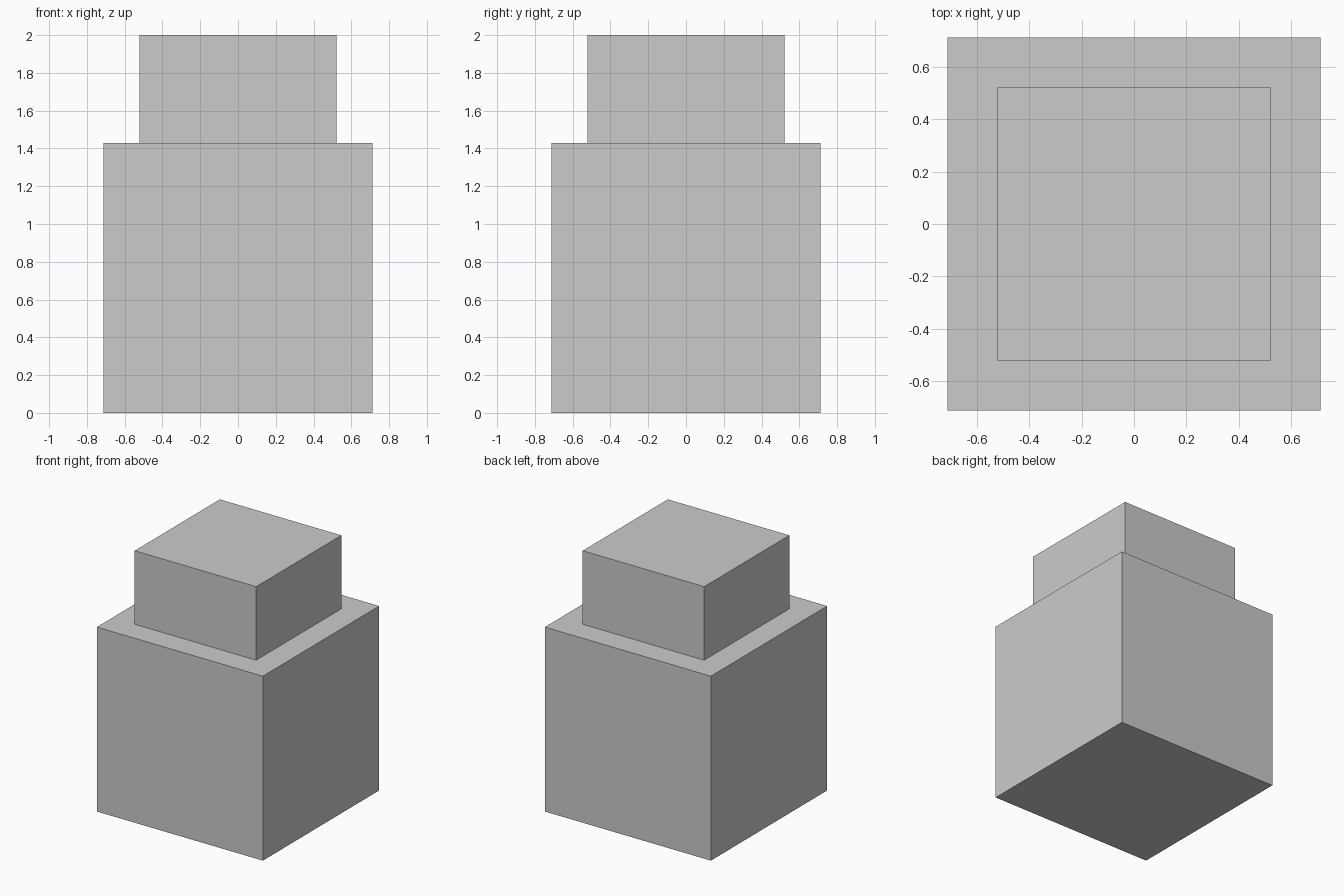
import bpy

if "Cube" in bpy.data.objects:
    bpy.data.objects.remove(bpy.data.objects["Cube"])


def box(name, width, z0, z1):
    """Square box centred on the z axis, spanning z0 to z1."""
    bpy.ops.mesh.primitive_cube_add(size=1, location=(0, 0, (z0 + z1) / 2))
    obj = bpy.context.object
    obj.name = name
    obj.scale = (width, width, z1 - z0)
    bpy.ops.object.transform_apply(location=False, rotation=False, scale=True)
    return obj


BODY_TOP = 1.43

# Large lower block
box("body", 1.424, 0, BODY_TOP)

# Smaller block standing on it
box("cap", 1.042, BODY_TOP, 2)
